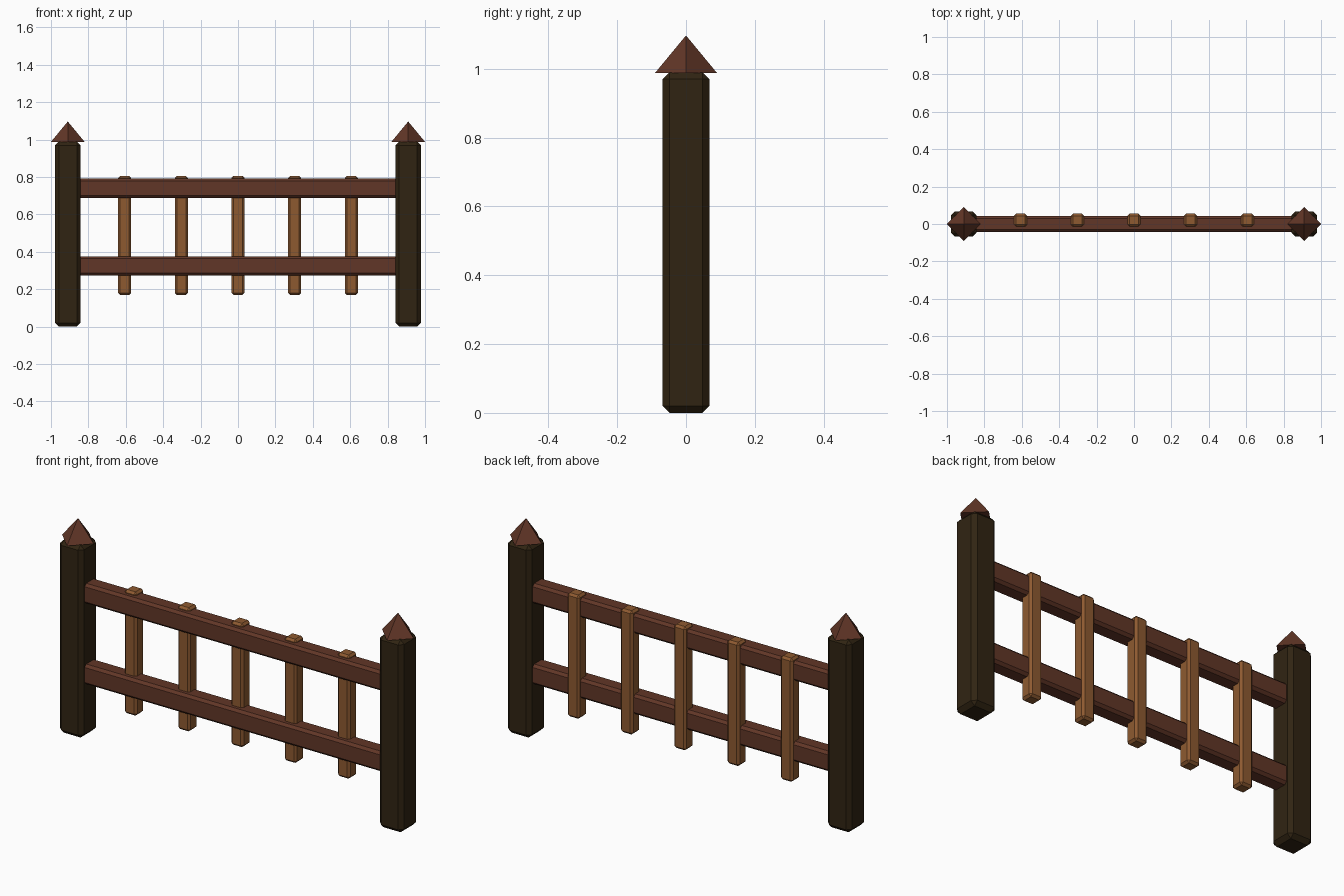
import bpy, math

if "Cube" in bpy.data.objects:
    bpy.data.objects.remove(bpy.data.objects["Cube"])


def material(name, color):
    m = bpy.data.materials.new(name)
    m.diffuse_color = (*color, 1)
    m.use_nodes = True
    m.node_tree.nodes["Principled BSDF"].inputs["Base Color"].default_value = m.diffuse_color
    return m


dark_wood = material("dark post wood", (0.030, 0.0175, 0.006))
red_wood = material("red brown wood", (0.121, 0.037, 0.020))
light_wood = material("light wood", (0.270, 0.102, 0.030))


def beam(name, center, size, bevel, mat):
    """Box with chamfered edges."""
    bpy.ops.mesh.primitive_cube_add(size=1, location=center)
    ob = bpy.context.object
    ob.name = name
    ob.scale = size
    bpy.ops.object.transform_apply(location=False, rotation=False, scale=True)
    mod = ob.modifiers.new("chamfer", 'BEVEL')
    mod.width = bevel
    mod.segments = 1
    mod.limit_method = 'NONE'
    ob.data.materials.append(mat)
    return ob


# Posts with pointed four-sided caps
for side, x in (("left", -0.91), ("right", 0.91)):
    beam(side + "_post", (x, 0, 0.495), (0.136, 0.136, 0.99), 0.02, dark_wood)
    bpy.ops.mesh.primitive_cone_add(vertices=4, radius1=0.09, radius2=0,
                                    depth=0.109, location=(x, 0, 1.0425))
    cap = bpy.context.object
    cap.name = side + "_post_cap"
    cap.data.materials.append(red_wood)

# Horizontal rails, ends set into the posts
for name, z in (("lower_rail", 0.325), ("upper_rail", 0.74)):
    beam(name, (0, 0, z), (1.78, 0.086, 0.103), 0.013, red_wood)

# Pickets, set toward the back of the rails
for i in range(5):
    beam(f"picket_{i + 1}", ((i - 2) * 0.303, 0.021, 0.488),
         (0.07, 0.068, 0.636), 0.011, light_wood)
